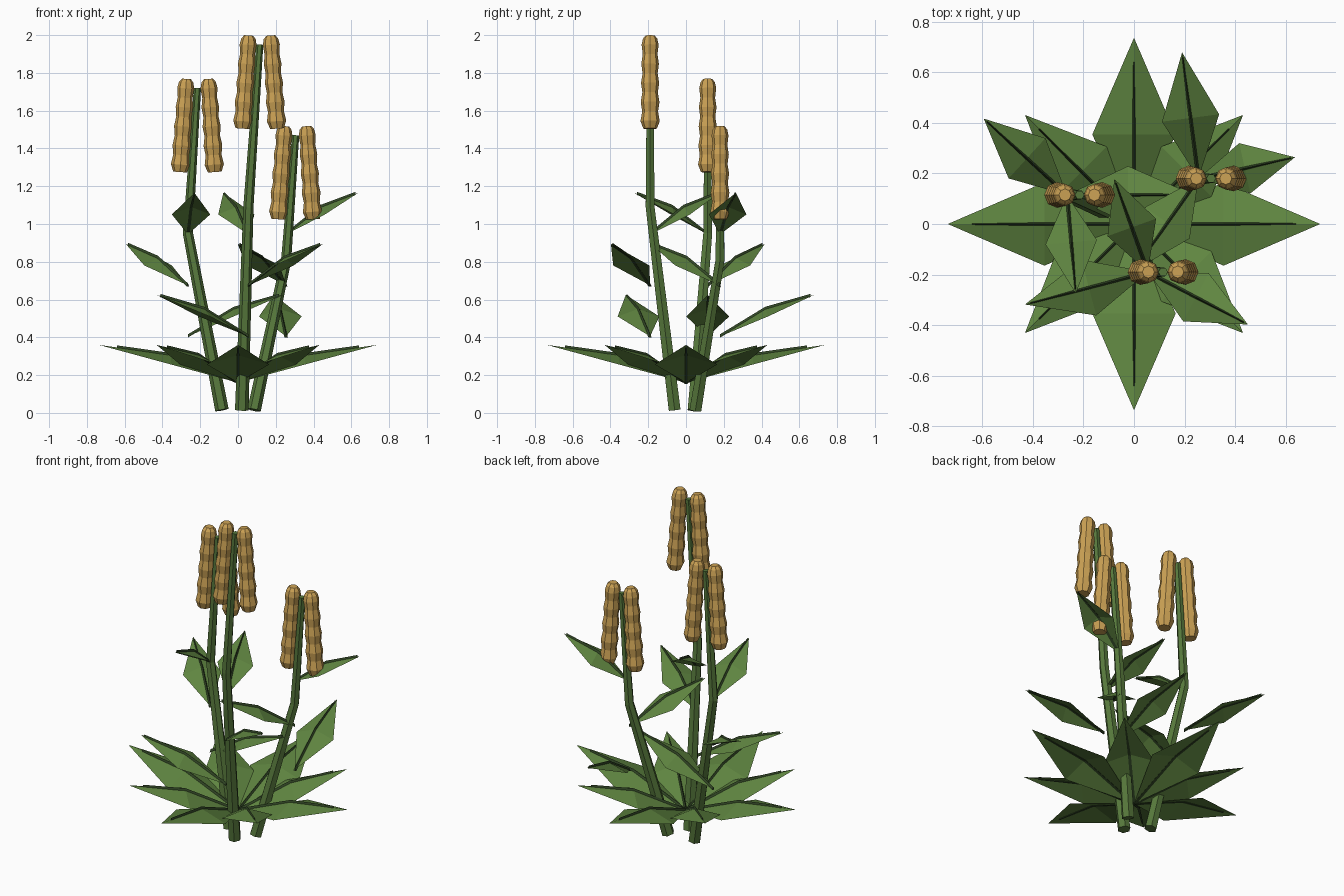
import bpy, math
from mathutils import Vector

if "Cube" in bpy.data.objects:
    bpy.data.objects.remove(bpy.data.objects["Cube"])


def material(name, rgb):
    m = bpy.data.materials.new(name)
    m.diffuse_color = (*rgb, 1)
    m.use_nodes = True
    m.node_tree.nodes["Principled BSDF"].inputs["Base Color"].default_value = m.diffuse_color
    return m


LEAF = material("leaf green", (0.115, 0.235, 0.052))
STEM = material("stem green", (0.095, 0.19, 0.045))
RIB = material("dark rib green", (0.03, 0.06, 0.018))
GOLD = material("seed gold", (0.60, 0.36, 0.09))


def make(name, verts, faces, mats, ids=None):
    me = bpy.data.meshes.new(name)
    me.from_pydata([tuple(v) for v in verts], [], faces)
    for m in mats:
        me.materials.append(m)
    if ids:
        for p, i in zip(me.polygons, ids):
            p.material_index = i
    ob = bpy.data.objects.new(name, me)
    bpy.context.collection.objects.link(ob)
    return ob


def tube(name, points, radii, sides, mat):
    """Closed flat-sided tube through points, with one radius per point."""
    pts = [Vector(p) for p in points]
    verts, faces = [], []
    n = len(pts)
    for i, p in enumerate(pts):
        t = (pts[min(i + 1, n - 1)] - pts[max(i - 1, 0)]).normalized()
        u = Vector((1, 0, 0))
        u = (u - t * u.dot(t)).normalized()
        w = t.cross(u)
        for k in range(sides):
            a = 2 * math.pi * k / sides
            verts.append(p + (u * math.cos(a) + w * math.sin(a)) * radii[i])
    for i in range(n - 1):
        for k in range(sides):
            a, b = i * sides + k, i * sides + (k + 1) % sides
            faces.append((a, b, b + sides, a + sides))
    faces.append(tuple(reversed(range(sides))))
    faces.append(tuple(range((n - 1) * sides, n * sides)))
    return make(name, verts, faces, [mat])


def leaf(name, base, angle, length, half, rise, arch, rib_end):
    """Diamond leaf folded down from its raised midrib, with a dark rib."""
    base = Vector(base)
    d = Vector((math.cos(angle), math.sin(angle), 0))
    s = Vector((-d.y, d.x, 0))
    z = Vector((0, 0, 1))
    m = 0.48
    mid = base + d * length * m + z * (rise * m + arch)
    edge = base + d * length * m + z * rise * m
    tip = base + d * length + z * rise
    verts = [base, edge + s * half, mid, edge - s * half, tip]
    faces = [(0, 2, 1), (0, 3, 2), (1, 2, 4), (2, 3, 4)]
    ids = [0] * 4
    # rib: slim raised ridge following the fold
    end = mid.lerp(tip, rib_end)
    for c, w in ((base, 0.009), (mid, 0.008), (end, 0.004)):
        verts += [c + s * w - z * 0.006, c + z * 0.011, c - s * w - z * 0.006]
    for o in (5, 8):
        faces += [(o, o + 1, o + 4, o + 3), (o + 1, o + 2, o + 5, o + 4),
                  (o + 2, o, o + 3, o + 5)]
    faces.append((11, 12, 13))
    ids += [1] * 7
    return make(name, verts, faces, [LEAF, RIB], ids)


# rosette of ground leaves, long ones on the axes
for k in range(8):
    long = k % 2 == 0
    leaf(f"ground_leaf_{k + 1}", (0, 0, 0.16), k * math.pi / 4,
         0.737 if long else 0.61, 0.165 if long else 0.14, 0.20, 0.05, 0.75)

# stalks: foot, bend and top of each
stalks = [((-0.085, 0.04, 0.015), (-0.265, 0.115, 0.95), (-0.215, 0.115, 1.72)),
          ((0.085, 0.05, 0.015), (0.255, 0.18, 0.81), (0.305, 0.18, 1.47)),
          ((0.02, -0.06, 0.015), (0.055, -0.19, 1.09), (0.115, -0.19, 1.95))]

for i, (foot, bend, top) in enumerate(stalks):
    tube(f"stalk_{i + 1}", (foot, bend, top), (0.036, 0.027, 0.019), 6, STEM)

    # stalk leaves, spiralling upwards
    for j in range(3):
        leaf(f"stalk_{i + 1}_leaf_{j + 1}", (bend[0], bend[1], 0.405 + 0.27 * j),
             1.7 * i + 2.4 * j, 0.503 - 0.056 * j, 0.114 - 0.006 * j,
             0.22, 0.04, 0.92)

    # pair of ridged seed heads, leaning outwards at the bottom
    for side, label in ((-1, "left"), (1, "right")):
        a = Vector((top[0] + side * 0.092, top[1], top[2] - 0.445))
        b = Vector((top[0] + side * 0.058, top[1], top[2] + 0.048))
        ts, rs = [0], [0.036]
        for q in range(5):
            ts.append(0.08 + 0.205 * q)
            rs.append(0.051 - 0.0015 * q)
            if q < 4:
                ts.append(0.183 + 0.205 * q)
                rs.append(0.042 - 0.001 * q)
        ts += [0.965, 1]
        rs += [0.038, 0.024]
        tube(f"seed_head_{i + 1}_{label}", [a.lerp(b, t) for t in ts], rs, 8, GOLD)
